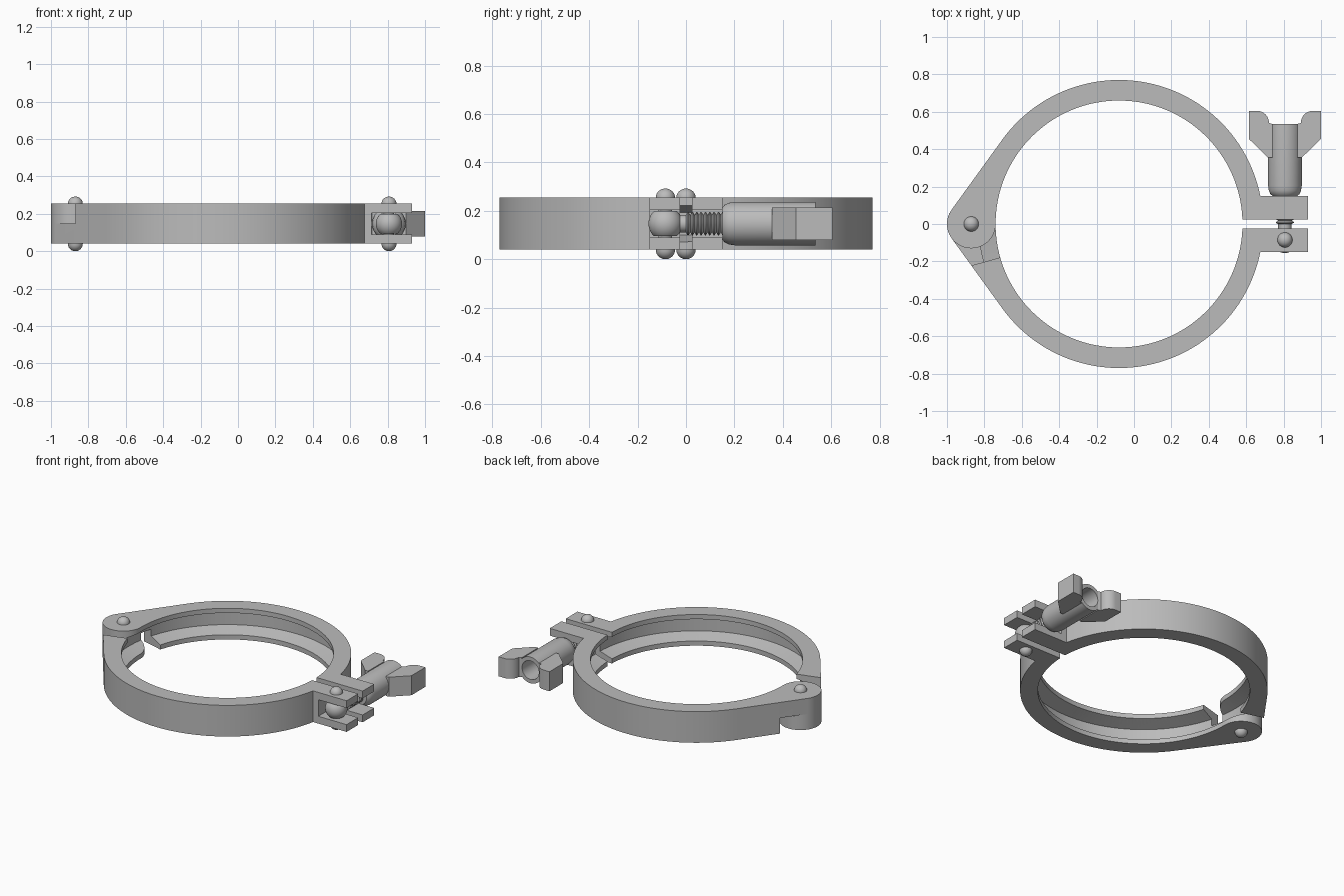
import bpy, bmesh, math
from mathutils import Matrix

if "Cube" in bpy.data.objects:
    bpy.data.objects.remove(bpy.data.objects["Cube"], do_unlink=True)

RING_X, OUTER, INNER = -0.08, 0.77, 0.66
EYE_X, EYE_R = -0.87, 0.13
BOTTOM, TOP, MID = 0.04, 0.254, 0.147
BOLT_X, PIN_Y = 0.807, -0.085

steel = bpy.data.materials.new("steel_grey")
steel.use_nodes = True
steel.diffuse_color = (0.5, 0.5, 0.5, 1)
steel.node_tree.nodes["Principled BSDF"].inputs["Base Color"].default_value = (0.5, 0.5, 0.5, 1)


def make(name, bm):
    bmesh.ops.recalc_face_normals(bm, faces=bm.faces)
    mesh = bpy.data.meshes.new(name)
    bm.to_mesh(mesh)
    bm.free()
    mesh.materials.append(steel)
    ob = bpy.data.objects.new(name, mesh)
    bpy.context.collection.objects.link(ob)
    return ob


def select(ob):
    bpy.ops.object.select_all(action='DESELECT')
    ob.select_set(True)
    bpy.context.view_layer.objects.active = ob


def smooth(ob):
    select(ob)
    bpy.ops.object.shade_smooth_by_angle(angle=math.radians(32))


def arc(cx, cy, r, start, end, steps):
    angles = [math.radians(start + (end - start) * i / steps) for i in range(steps + 1)]
    return [(cx + r * math.cos(a), cy + r * math.sin(a)) for a in angles]


def prism(name, outline, z0, z1):
    bm = bmesh.new()
    face = bm.faces.new([bm.verts.new((x, y, z0)) for x, y in outline])
    grown = bmesh.ops.extrude_face_region(bm, geom=[face])["geom"]
    verts = [v for v in grown if isinstance(v, bmesh.types.BMVert)]
    bmesh.ops.translate(bm, vec=(0, 0, z1 - z0), verts=verts)
    return make(name, bm)


def lathe(name, profile, matrix, steps=40, closed=False):
    # profile holds (radius, height) pairs, spun about local z
    bm = bmesh.new()
    verts = [bm.verts.new((r, 0, h)) for r, h in profile]
    edges = [bm.edges.new(pair) for pair in zip(verts, verts[1:])]
    if closed:
        edges.append(bm.edges.new((verts[-1], verts[0])))
    bmesh.ops.spin(bm, geom=verts + edges, cent=(0, 0, 0), axis=(0, 0, 1),
                   angle=math.tau, steps=steps, use_duplicate=False)
    bmesh.ops.remove_doubles(bm, verts=bm.verts, dist=0.0001)
    bmesh.ops.transform(bm, matrix=matrix, verts=bm.verts)
    return make(name, bm)


def cut(ob, cutter):
    cutter.hide_render = True
    mod = ob.modifiers.new("cut", 'BOOLEAN')
    mod.operation, mod.solver, mod.object = 'DIFFERENCE', 'EXACT', cutter
    select(ob)
    bpy.ops.object.modifier_apply(modifier=mod.name)
    bpy.data.objects.remove(cutter, do_unlink=True)


# Back half: lug, outer arc, tangent to the hinge eye, inner arc
tangent = 180 - math.degrees(math.acos((OUTER - EYE_R) / (RING_X - EYE_X)))
lug_angle = math.degrees(math.asin(0.15 / OUTER))
gap_angle = math.degrees(math.asin(0.024 / INNER))
outline = [(0.93, 0.024), (0.93, 0.15)]
outline += arc(RING_X, 0, OUTER, lug_angle, tangent, 72)
outline += arc(EYE_X, 0, EYE_R, tangent, 360, 36)
outline += arc(RING_X, 0, INNER, 180, gap_angle, 96)[1:]
back_half = prism("back_clamp_half", outline, BOTTOM, TOP)

# Tapered inner groove
groove = lathe("groove_cutter", [(0.6, 0.055), (INNER, 0.072), (0.75, 0.1), (0.75, 0.194),
                                 (INNER, 0.222), (0.6, 0.239)],
               Matrix.Translation((RING_X, 0, 0)), 192, closed=True)
cut(back_half, groove)

# Lower half of the hinge end is stepped away along a radial line
slope = 0.18 / 0.64
notch = prism("notch_cutter", [(-0.6, slope * 0.52), (-1.2, slope * 1.12),
                               (-1.2, -0.3), (-0.6, -0.3)], -0.1, MID)
cut(back_half, notch)

# Open bolt slot in the lug
slot = prism("slot_cutter", [(0.715, -0.1), (1.1, -0.1), (1.1, 0.3), (0.715, 0.3)], 0.09, 0.204)
cut(back_half, slot)

# Front half is the same casting turned over
front_half = back_half.copy()
front_half.data = back_half.data.copy()
front_half.name = "front_clamp_half"
bpy.context.collection.objects.link(front_half)
front_half.data.transform(Matrix.Translation((0, 0, MID)) @ Matrix.Rotation(math.pi, 4, 'X')
                          @ Matrix.Translation((0, 0, -MID)))
smooth(back_half)
smooth(front_half)

# Domed rivets through hinge and lug
for name, x, y in (("hinge_rivet", EYE_X, 0), ("lug_rivet", BOLT_X, PIN_Y)):
    dome = [(0.04 * math.cos(a), 0.04 * math.sin(a))
            for a in (math.pi / 2 * i / 8 for i in range(9))]
    lower = [(r, BOTTOM - h) for r, h in reversed(dome)]
    upper = [(r, TOP + h * 0.95) for r, h in dome]
    smooth(lathe(name, lower + [(0.028, BOTTOM), (0.028, TOP)] + upper,
                 Matrix.Translation((x, y, 0)), 32))

# Rounded pivot of the swing bolt
pivot = [(0, -0.052)] + [(0.07 * math.cos(a), 0.07 * math.sin(a))
                         for a in (math.radians(-48 + 8 * i) for i in range(13))] + [(0, 0.052)]
smooth(lathe("bolt_pivot", pivot, Matrix.Translation((BOLT_X, PIN_Y, MID))))

# Threaded bolt along y
along_y = Matrix.Translation((BOLT_X, 0, MID)) @ Matrix.Rotation(-math.pi / 2, 4, 'X')
thread = [(0, -0.06), (0.036, -0.06), (0.036, 0)]
for i in range(16):
    y = 0.018 * i
    thread += [(0.048, y + 0.006), (0.048, y + 0.01), (0.036, y + 0.018)]
thread.append((0, 0.288))
smooth(lathe("threaded_bolt", thread, along_y, 32))

# Wing nut: hollow barrel and two mirrored wings
barrel = [(0.04, 0.15), (0.066, 0.15), (0.078, 0.16), (0.086, 0.178), (0.09, 0.205),
          (0.09, 0.535), (0.064, 0.535), (0.064, 0.26), (0.04, 0.26)]
smooth(lathe("nut_barrel", barrel, along_y, 48, closed=True))
for name, side in (("right_nut_wing", -1), ("left_nut_wing", 1)):
    wing = [(0.067, 0.355), (0.09, 0.355), (0.193, 0.455), (0.193, 0.605)]
    wing += arc(0.15, 0.54, 0.065, 90, 180, 10)
    wing += [(0.067, 0.535)]
    smooth(prism(name, [(BOLT_X + side * x, y) for x, y in wing], MID - 0.067, MID + 0.067))
